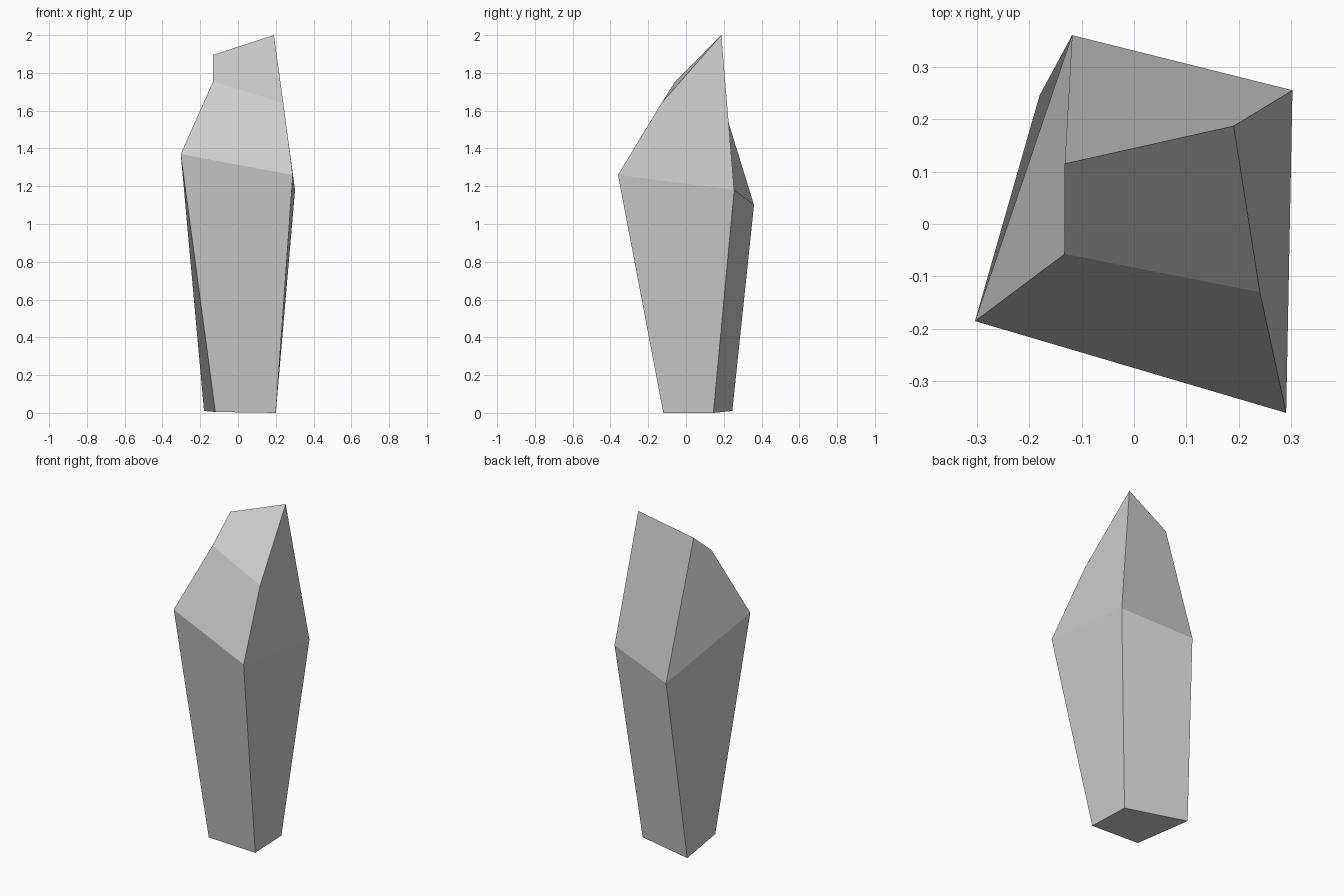
import bpy, bmesh

if "Cube" in bpy.data.objects:
    bpy.data.objects.remove(bpy.data.objects["Cube"])

# Cross-section rings, each ordered front-left, front-right, back-right, back-left
base = [(-0.12, -0.11, 0.005), (0.20, -0.12, 0.0), (0.19, 0.145, 0.0), (-0.18, 0.245, 0.01)]
shoulder = [(-0.303, -0.185, 1.37), (0.29, -0.36, 1.26), (0.302, 0.255, 1.18), (-0.118, 0.36, 1.10)]
tip = [(-0.132, -0.057, 1.755), (0.24, -0.13, 1.64), (0.19, 0.187, 2.0), (-0.132, 0.115, 1.895)]

bm = bmesh.new()
rings = [[bm.verts.new(p) for p in ring] for ring in (base, shoulder, tip)]

# Side facets between neighbouring rings
for low, high in zip(rings, rings[1:]):
    for i in range(4):
        j = (i + 1) % 4
        bm.faces.new((low[i], low[j], high[j], high[i]))

# Slanted cut at the tip and the flat foot
bm.faces.new(rings[-1])
bm.faces.new(rings[0][::-1])
bmesh.ops.recalc_face_normals(bm, faces=bm.faces)

mesh = bpy.data.meshes.new("crystal_shard")
bm.to_mesh(mesh)
bm.free()
bpy.context.collection.objects.link(bpy.data.objects.new("crystal_shard", mesh))
